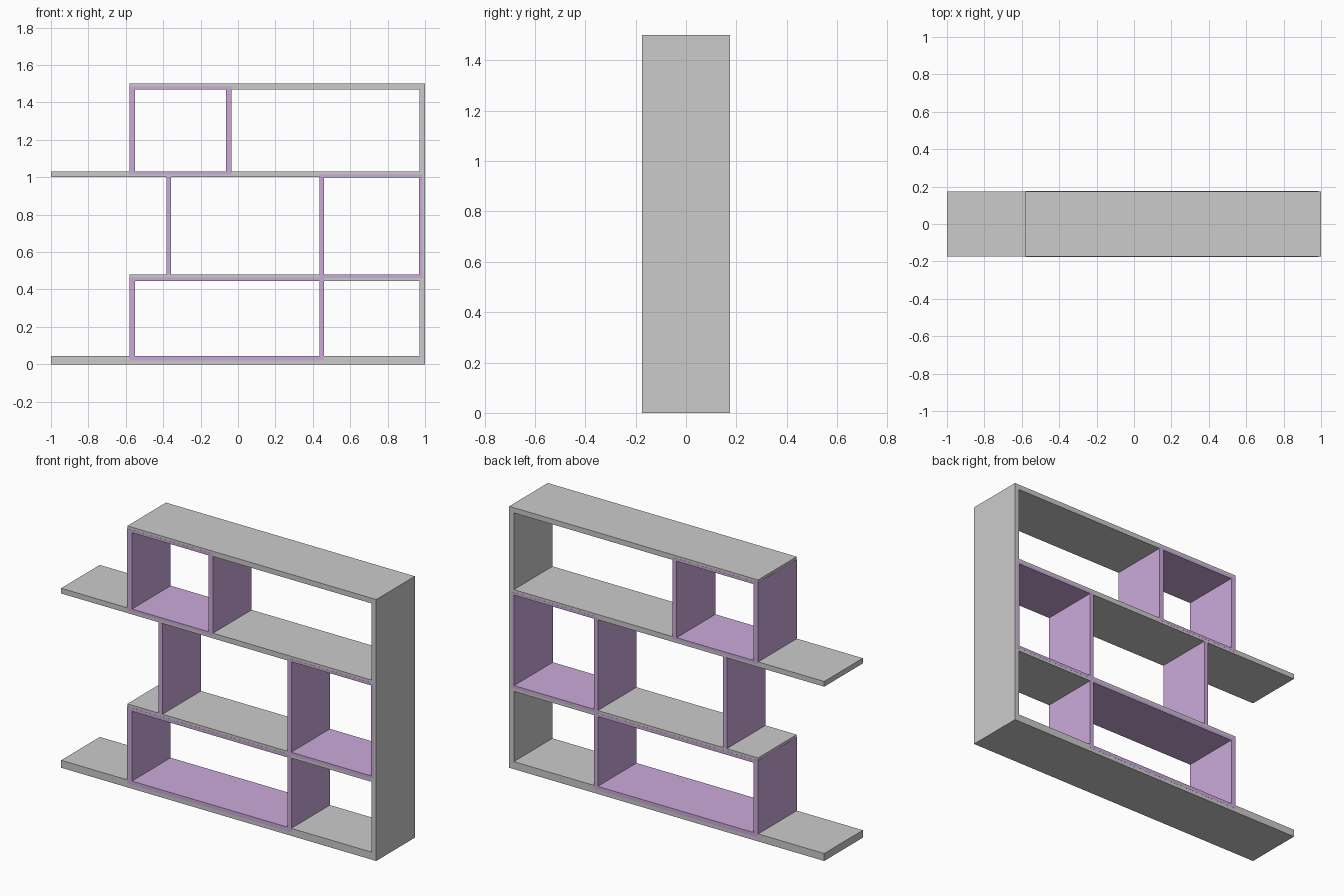
import bpy, bmesh

if "Cube" in bpy.data.objects:
    bpy.data.objects.remove(bpy.data.objects["Cube"])

HALF_DEPTH = 0.175
purple = bpy.data.materials.new("purple_panel")
purple.diffuse_color = (0.60, 0.40, 0.70, 1)
purple.use_nodes = True
purple.node_tree.nodes["Principled BSDF"].inputs["Base Color"].default_value = purple.diffuse_color


def box(bm, x0, x1, z0, z1, half):
    m = bmesh.ops.create_cube(bm, size=1)["verts"]
    for v in m:
        v.co = (x0 if v.co.x < 0 else x1,
                -half if v.co.y < 0 else half,
                z0 if v.co.z < 0 else z1)


def part(name, boxes, mat=None):
    # purple parts stand a hair proud so coplanar fronts stay clean
    half = HALF_DEPTH + (0.0005 if mat else 0)
    bm = bmesh.new()
    for b in boxes:
        box(bm, *b, half)
    me = bpy.data.meshes.new(name)
    bm.to_mesh(me)
    bm.free()
    ob = bpy.data.objects.new(name, me)
    bpy.context.collection.objects.link(ob)
    if mat:
        me.materials.append(mat)


def frame(name, x0, x1, z0, z1, left, right, bottom, top):
    # rectangular ring made of two uprights and two horizontal liners
    part(name, [(x0, x0 + left, z0, z1), (x1 - right, x1, z0, z1),
                (x0 + left, x1 - right, z0, z0 + bottom),
                (x0 + left, x1 - right, z1 - top, z1)], purple)


# Grey shelves and the tall side panel
part("bottom_shelf", [(-1, 0.97, 0, 0.043)])
part("lower_shelf", [(-0.58, 0.97, 0.446, 0.479)])
part("upper_shelf", [(-1, 0.97, 1.0, 1.03)])
part("top_shelf", [(-0.58, 0.97, 1.47, 1.5)])
part("side_panel", [(0.97, 1.0, 0, 1.5)])

# Purple box frames set into the shelves
frame("lower_box_frame", -0.581, 0.461, 0.021, 0.464, 0.031, 0.024, 0.023, 0.02)
frame("middle_box_frame", 0.437, 0.986, 0.462, 1.015, 0.024, 0.018, 0.018, 0.016)
frame("upper_box_frame", -0.581, -0.036, 1.015, 1.485, 0.031, 0.028, 0.016, 0.016)

# Single purple divider
part("middle_divider", [(-0.382, -0.357, 0.479, 1.0)], purple)
